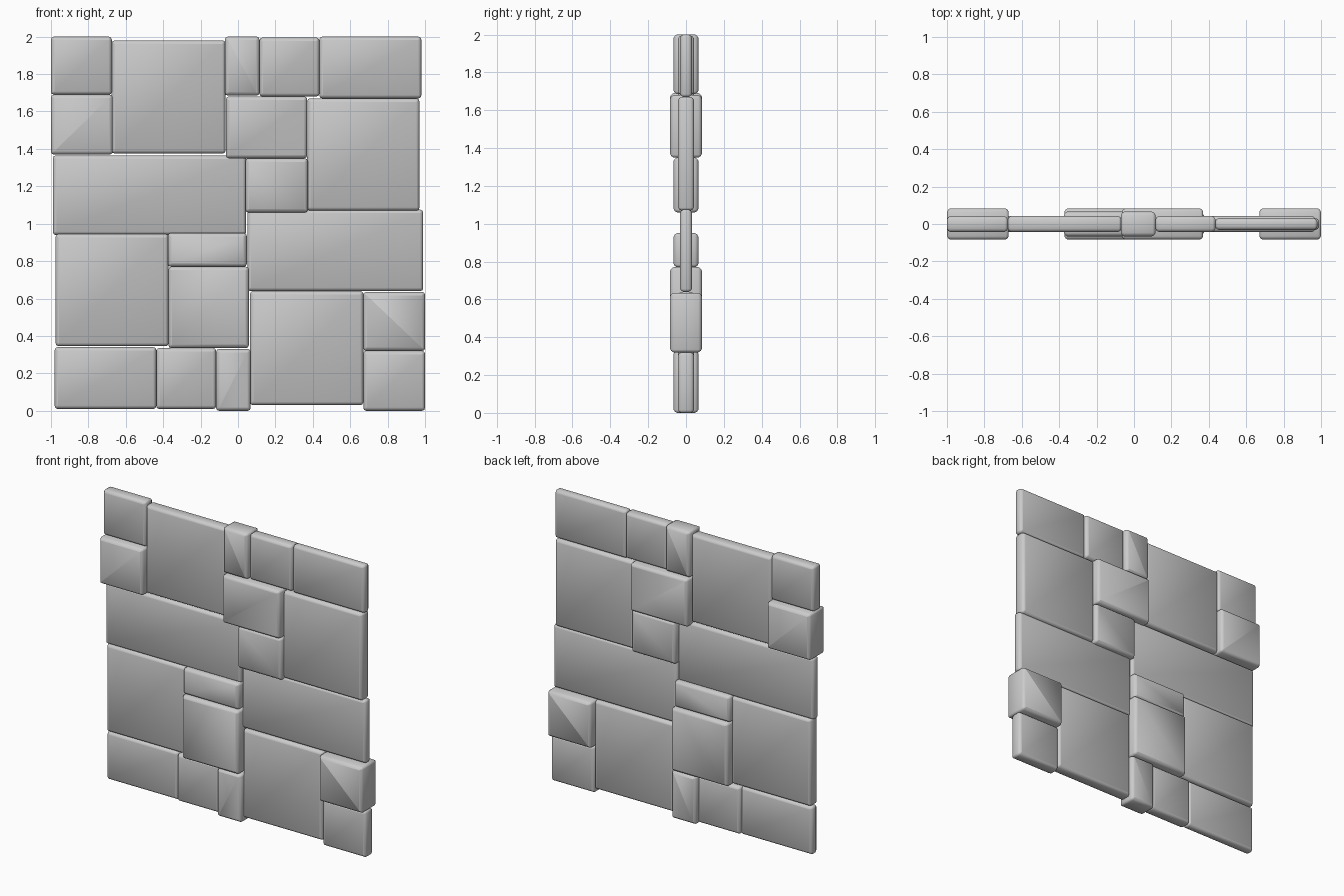
import bpy, bmesh

if "Cube" in bpy.data.objects:
    bpy.data.objects.remove(bpy.data.objects["Cube"])

THIN, MID, THICK, PROUD = 0.032, 0.043, 0.066, 0.084


def stone(name, x0, x1, z0, z1, half):
    """Box with softened corners and a wider rounded chamfer round front and back."""
    bm = bmesh.new()
    bmesh.ops.create_cube(bm, size=1)
    for v in bm.verts:
        v.co = ((x0 + x1) / 2 + v.co.x * (x1 - x0), v.co.y * 2 * half,
                (z0 + z1) / 2 + v.co.z * (z1 - z0))
    # corner edges running through the wall
    through = [e for e in bm.edges
               if abs(e.verts[0].co.y - e.verts[1].co.y) > half]
    bmesh.ops.bevel(bm, geom=through, offset=0.015, segments=2,
                    profile=0.5, affect='EDGES')
    # front and back rims
    rims = [e for e in bm.edges
            if abs(e.verts[0].co.y - e.verts[1].co.y) < 1e-5]
    bmesh.ops.bevel(bm, geom=rims, offset=0.018 if half < 0.05 else 0.028,
                    segments=2, profile=0.4, affect='EDGES', clamp_overlap=True)
    bmesh.ops.recalc_face_normals(bm, faces=bm.faces)
    for f in bm.faces:
        f.smooth = True
    me = bpy.data.meshes.new(name)
    bm.to_mesh(me)
    bm.free()
    ob = bpy.data.objects.new(name, me)
    bpy.context.collection.objects.link(ob)


# upper half of the wall
stone("corner_stone_top", -1.0, -0.675, 1.69, 2.0, MID)
stone("corner_stone_top_lower", -1.0, -0.67, 1.37, 1.69, PROUD)
stone("large_stone_top_left", -0.675, -0.067, 1.375, 1.98, MID)
stone("upright_stone_top", -0.07, 0.115, 1.685, 2.0, THICK)
stone("square_stone_top", 0.115, 0.435, 1.68, 1.995, MID)
stone("wide_stone_top", 0.435, 0.98, 1.67, 2.0, THIN)
stone("proud_stone_upper", -0.065, 0.37, 1.35, 1.68, PROUD)
stone("small_stone_upper", 0.04, 0.373, 1.06, 1.35, THICK)
stone("large_stone_right", 0.37, 0.97, 1.07, 1.67, MID)
stone("long_stone_left", -0.99, 0.043, 0.94, 1.365, THIN)

# lower half of the wall
stone("long_stone_right", 0.05, 0.99, 0.64, 1.075, THIN)
stone("large_stone_left", -0.975, -0.372, 0.345, 0.945, MID)
stone("flat_stone_lower", -0.375, 0.047, 0.77, 0.95, THICK)
stone("proud_stone_lower", -0.372, 0.058, 0.335, 0.77, PROUD)
stone("wide_stone_bottom", -0.98, -0.437, 0.01, 0.34, THIN)
stone("square_stone_bottom", -0.437, -0.117, 0.01, 0.335, MID)
stone("upright_stone_bottom", -0.117, 0.068, 0.0, 0.33, THICK)
stone("large_stone_bottom_right", 0.065, 0.67, 0.03, 0.64, MID)
stone("corner_stone_bottom_upper", 0.67, 1.0, 0.32, 0.635, PROUD)
stone("corner_stone_bottom", 0.67, 1.0, 0.0, 0.32, MID)
